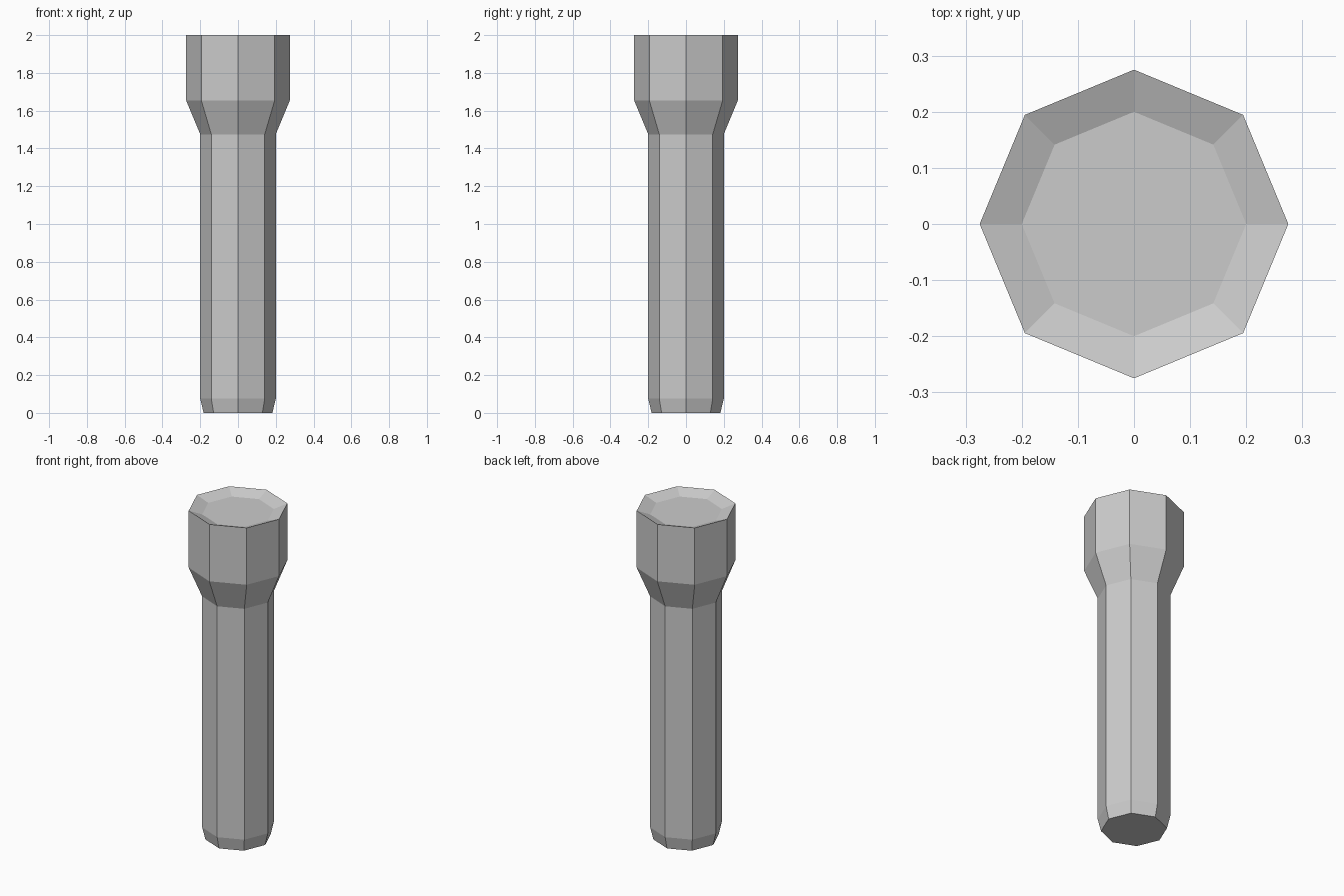
import bpy, bmesh, math

if "Cube" in bpy.data.objects:
    bpy.data.objects.remove(bpy.data.objects["Cube"])

SIDES = 8


def lathe(name, profile, cap_start, cap_end):
    """Flat-faced octagonal solid from (radius, z) profile points."""
    bm = bmesh.new()
    rings = []
    for r, z in profile:
        angles = [2 * math.pi * i / SIDES for i in range(SIDES)]
        rings.append([bm.verts.new((r * math.cos(a), r * math.sin(a), z)) for a in angles])
    for low, high in zip(rings, rings[1:]):
        for i in range(SIDES):
            j = (i + 1) % SIDES
            bm.faces.new((low[i], low[j], high[j], high[i]))
    if cap_start:
        bm.faces.new(rings[0][::-1])
    if cap_end:
        bm.faces.new(rings[-1])
    mesh = bpy.data.meshes.new(name)
    bm.to_mesh(mesh)
    bm.free()
    obj = bpy.data.objects.new(name, mesh)
    bpy.context.collection.objects.link(obj)
    return obj


# Chamfered handle, flared head and shallow dished lens in one closed shell
lathe("flashlight_body", [
    (0.182, 0.0), (0.2, 0.075),       # chamfered tail
    (0.2, 1.475),                     # handle
    (0.275, 1.655), (0.275, 2.0),     # flared head
    (0.2, 1.972),                     # recessed lens
], True, True)
